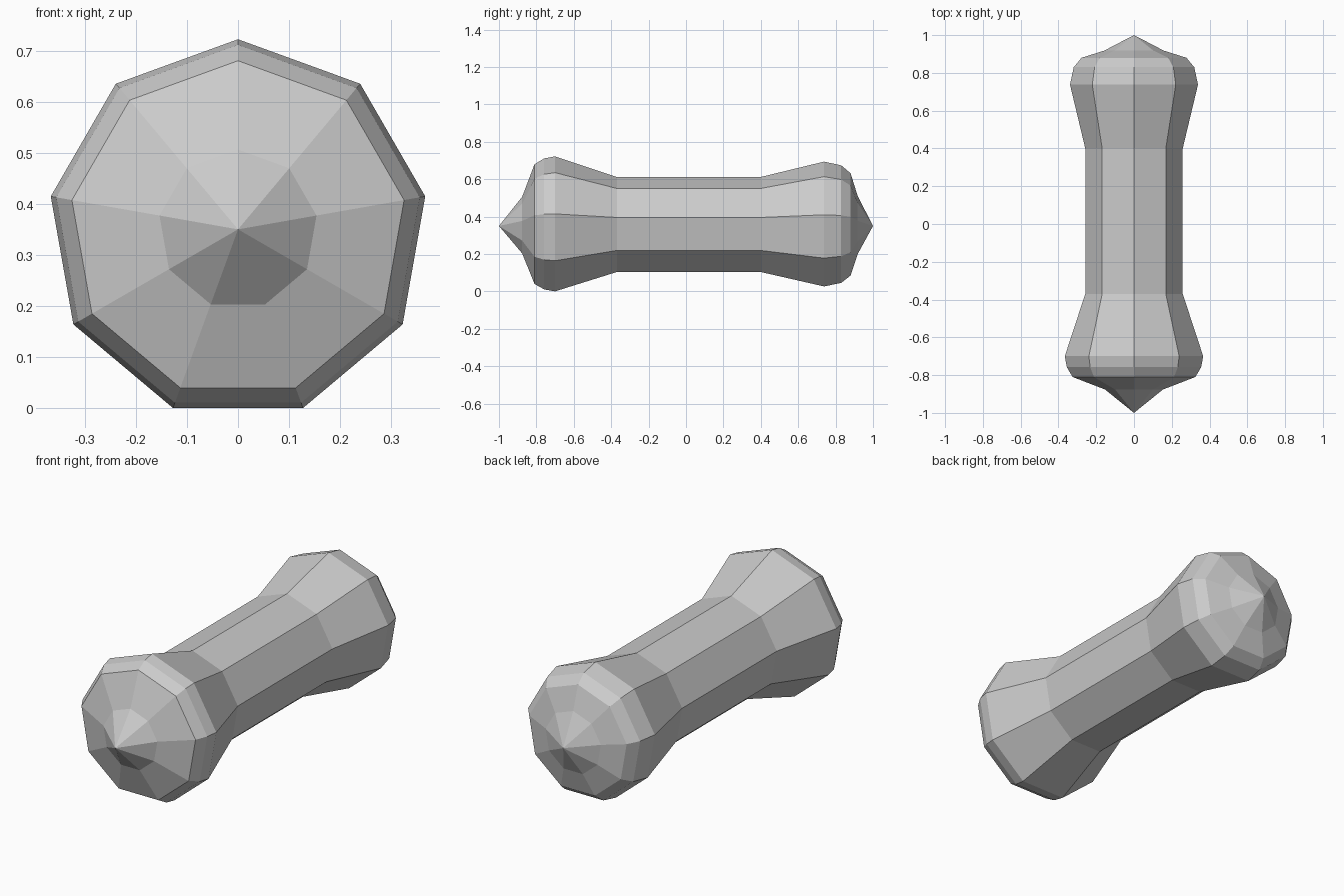
import bpy, bmesh
from math import sin, cos, tau

if "Cube" in bpy.data.objects:
    bpy.data.objects.remove(bpy.data.objects["Cube"])

SIDES = 9
CENTRE_Z = 0.35
# (y, radius) from the front tip to the back tip
PROFILE = [(-1.0, 0), (-0.876, 0.156), (-0.81, 0.33), (-0.758, 0.361),
           (-0.70, 0.372), (-0.37, 0.262), (0.40, 0.262), (0.738, 0.344),
           (0.83, 0.324), (0.88, 0.282), (0.918, 0.16), (1.0, 0)]


def lathe_y(name, profile):
    """Faceted turned body along y, with one corner pointing up."""
    bm = bmesh.new()
    rings = []
    for y, r in profile:
        n = SIDES if r else 1
        rings.append([bm.verts.new((r * sin(tau * i / SIDES), y,
                                    CENTRE_Z + r * cos(tau * i / SIDES)))
                      for i in range(n)])
    for a, b in zip(rings, rings[1:]):
        for i in range(SIDES):
            j = (i + 1) % SIDES
            corners = [a[i % len(a)], a[j % len(a)], b[j % len(b)], b[i % len(b)]]
            bm.faces.new(list(dict.fromkeys(corners)))
    bmesh.ops.recalc_face_normals(bm, faces=bm.faces)
    mesh = bpy.data.meshes.new(name)
    bm.to_mesh(mesh)
    bm.free()
    obj = bpy.data.objects.new(name, mesh)
    bpy.context.collection.objects.link(obj)
    return obj


# Dumbbell-shaped handle with two knobs and pointed ends
lathe_y("knobbed_handle", PROFILE)
